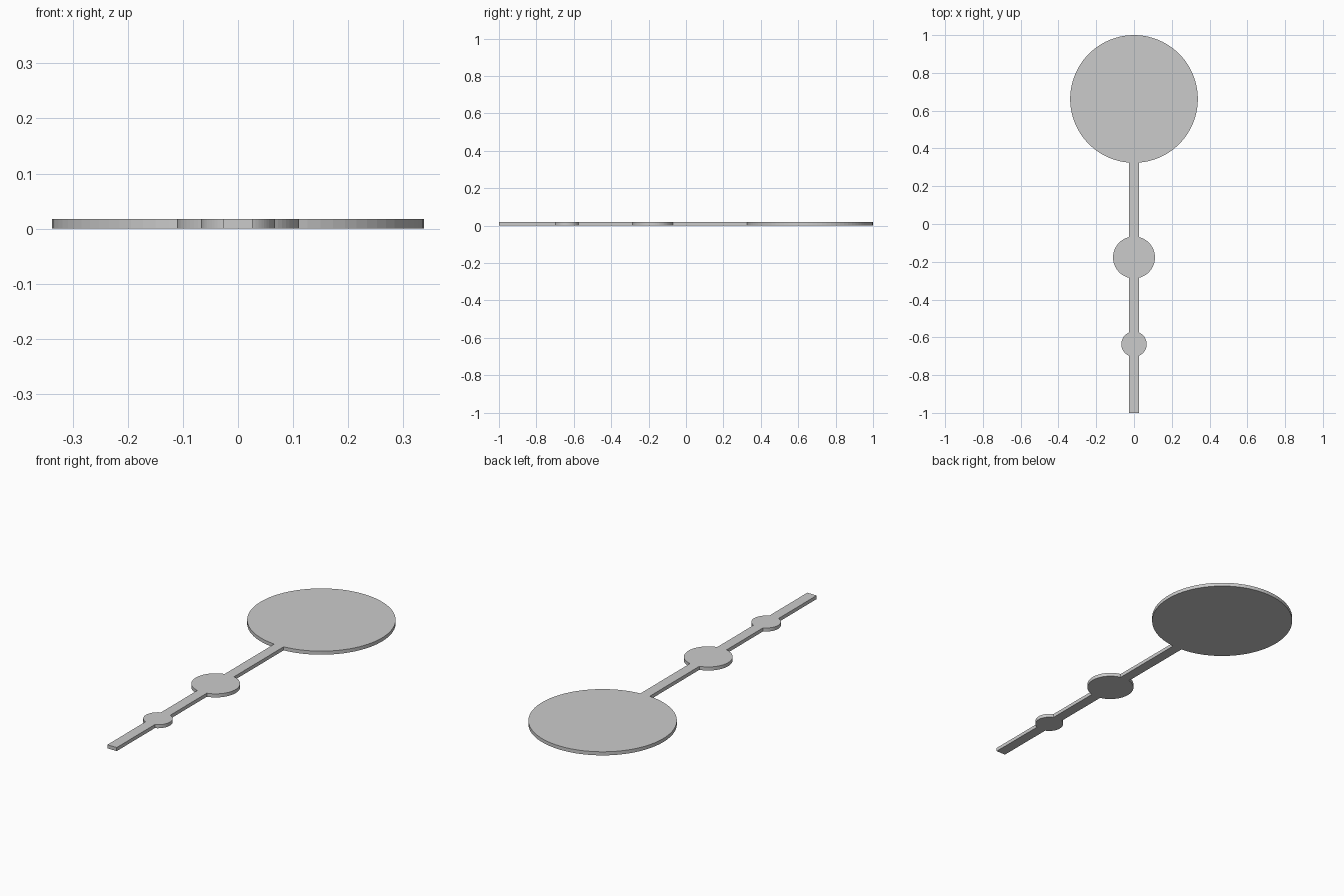
import bpy, bmesh, math

if "Cube" in bpy.data.objects:
    bpy.data.objects.remove(bpy.data.objects["Cube"])

THICK = 0.018
HALF = 0.026          # half width of the stem


def arc(cy, r, steps, closed_top=False):
    """Right-hand arc of a disc, from the stem below it to the stem above it."""
    gap = math.asin(HALF / r)
    start = -math.pi / 2 + gap
    end = math.pi / 2 - (0 if closed_top else gap)
    return [(r * math.cos(start + (end - start) * i / steps),
             cy + r * math.sin(start + (end - start) * i / steps))
            for i in range(steps + 1)]


# Right half of the outline: stem end, small, medium and large disc
right = [(HALF, -1.0)]
right += arc(-0.636, 0.067, 24)
right += arc(-0.177, 0.111, 28)
right += arc(0.662, 0.338, 40, closed_top=True)

# Mirror to the left half, sharing the top point
outline = right + [(-x, y) for x, y in reversed(right[:-1])]

# Flat plate with stem and discs in one piece
bm = bmesh.new()
face = bm.faces.new([bm.verts.new((x, y, 0)) for x, y in outline])
top = bmesh.ops.extrude_face_region(bm, geom=[face], use_keep_orig=True)
verts = [g for g in top["geom"] if isinstance(g, bmesh.types.BMVert)]
bmesh.ops.translate(bm, verts=verts, vec=(0, 0, THICK))
bmesh.ops.recalc_face_normals(bm, faces=bm.faces)
mesh = bpy.data.meshes.new("stem_with_discs")
bm.to_mesh(mesh)
bm.free()
plate = bpy.data.objects.new("stem_with_discs", mesh)
bpy.context.collection.objects.link(plate)
